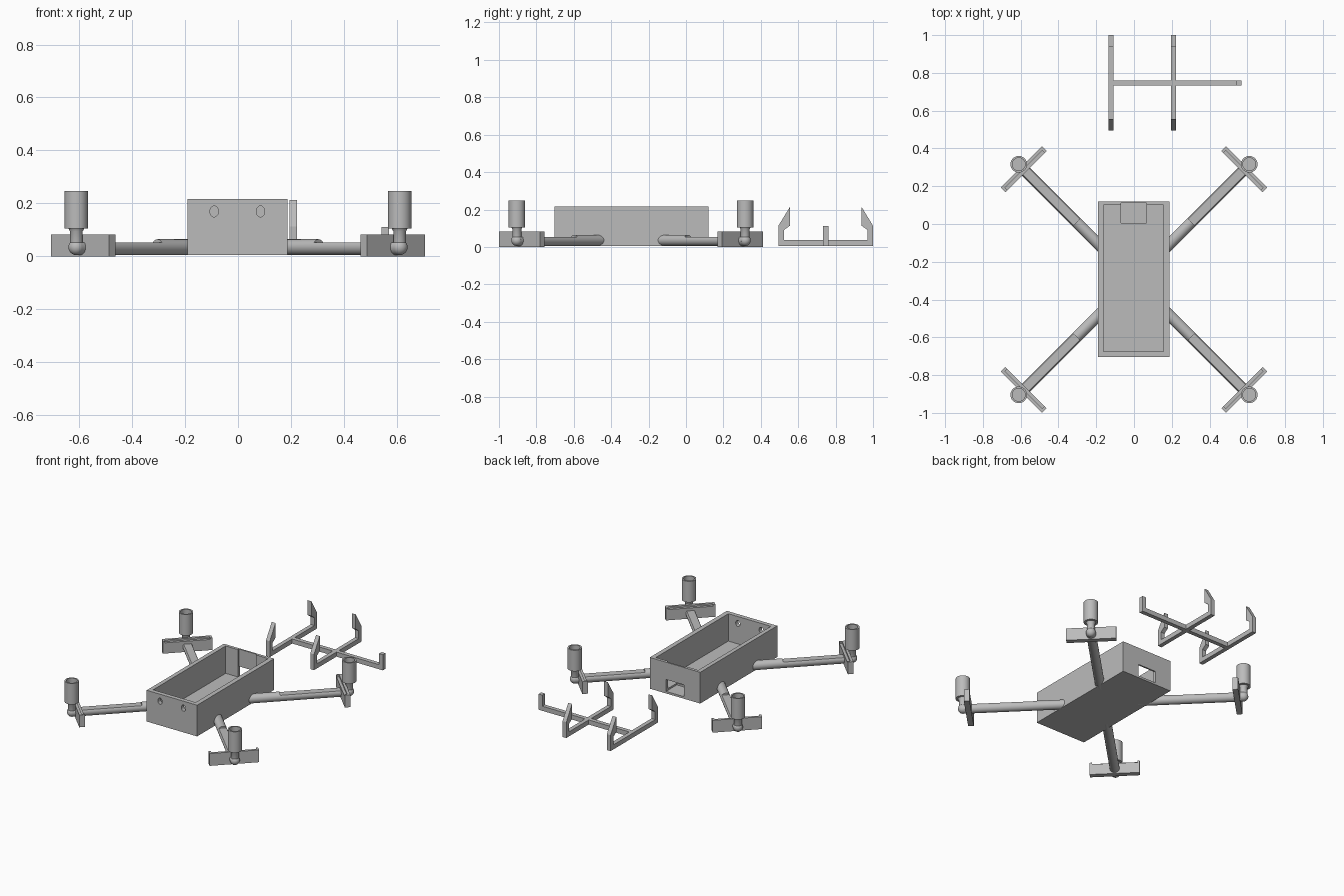
import bpy, bmesh
from math import pi, cos, sin, radians
from mathutils import Matrix, Vector

if "Cube" in bpy.data.objects:
    bpy.data.objects.remove(bpy.data.objects["Cube"])

grey = bpy.data.materials.new("plain grey")
grey.use_nodes = True
colour = (0.5, 0.5, 0.5, 1)
grey.diffuse_color = colour
grey.node_tree.nodes["Principled BSDF"].inputs["Base Color"].default_value = colour

MID_Y = -0.294      # centre of the airframe
LOW = 0.006         # underside of body and skid


def finish(name, bm, smooth=False):
    bmesh.ops.recalc_face_normals(bm, faces=bm.faces)
    mesh = bpy.data.meshes.new(name)
    bm.to_mesh(mesh)
    bm.free()
    mesh.materials.append(grey)
    ob = bpy.data.objects.new(name, mesh)
    bpy.context.collection.objects.link(ob)
    if smooth:
        bpy.ops.object.select_all(action='DESELECT')
        ob.select_set(True)
        bpy.context.view_layer.objects.active = ob
        bpy.ops.object.shade_smooth_by_angle(angle=radians(35))
    return ob


def prism(name, outline, x0, x1, smooth=False):
    """Extrude a (y, z) outline along x."""
    bm = bmesh.new()
    face = bm.faces.new([bm.verts.new((x0, y, z)) for y, z in outline])
    new = bmesh.ops.extrude_face_region(bm, geom=[face])["geom"]
    verts = [v for v in new if isinstance(v, bmesh.types.BMVert)]
    bmesh.ops.translate(bm, verts=verts, vec=(x1 - x0, 0, 0))
    return finish(name, bm, smooth)


def box(name, x0, x1, y0, y1, z0, z1):
    return prism(name, [(y0, z0), (y1, z0), (y1, z1), (y0, z1)], x0, x1)


def lathe(name, profile, steps=32):
    """Revolve an (r, z) profile about z."""
    bm = bmesh.new()
    verts = [bm.verts.new((r, 0, z)) for r, z in profile]
    edges = [bm.edges.new(pair) for pair in zip(verts, verts[1:])]
    bmesh.ops.spin(bm, geom=verts + edges, cent=(0, 0, 0), axis=(0, 0, 1),
                   angle=2 * pi, steps=steps, use_merge=False)
    bmesh.ops.remove_doubles(bm, verts=bm.verts, dist=0.0002)
    return finish(name, bm, True)


def cut(target, cutter):
    mod = target.modifiers.new("cut", 'BOOLEAN')
    mod.operation = 'DIFFERENCE'
    mod.solver = 'EXACT'
    mod.object = cutter
    bpy.context.view_layer.objects.active = target
    bpy.ops.object.modifier_apply(modifier=mod.name)


# Open body tray with a rear pocket, a rear window and two front cable holes
body = box("body_tray", -0.19, 0.187, -0.704, 0.12, LOW, 0.217)
cavity = box("cavity_cutter", -0.162, 0.156, -0.675, 0.1, 0.032, 0.4)
pocket = box("pocket_cutter", -0.07, 0.065, 0.005, 0.11, 0.02, 0.4)
window = box("window_cutter", -0.07, 0.065, 0.05, 0.2, 0.02, 0.1)
cutters = [cavity, pocket, window]
for x in (-0.09, 0.085):
    bm = bmesh.new()
    bmesh.ops.create_cone(bm, cap_ends=True, segments=24, radius1=0.016,
                          radius2=0.016, depth=0.14)
    bmesh.ops.scale(bm, verts=bm.verts, vec=(1, 1.3, 1))
    bmesh.ops.rotate(bm, verts=bm.verts, matrix=Matrix.Rotation(pi / 2, 3, 'X'))
    bmesh.ops.translate(bm, verts=bm.verts, vec=(x, -0.69, 0.17))
    cutters.append(finish("hole_cutter", bm))
for c in cutters:
    c.hide_render = True
    cut(body, c)

# Arm sections: full round near the body, flat topped further out
R, AXIS_Z = 0.03, 0.035
ring = [(R * cos(2 * pi * i / 32), AXIS_Z + R * sin(2 * pi * i / 32)) for i in range(32)]
flat_z = 0.053
flat = [(y, z) for y, z in ring if z < flat_z]
half = (R ** 2 - (flat_z - AXIS_Z) ** 2) ** 0.5
i = next(k for k, p in enumerate(flat) if p[0] < 0)
flat[i:i] = [(half, flat_z), (-half, flat_z)]

TUBE_D, PLATE_D = 0.863, 0.826     # distances from the airframe centre
HALF_L, HALF_T = 0.154, 0.0175

cup = [(0, 0.03), (0.024, 0.03), (0.024, 0.095), (0.030, 0.105), (0.044, 0.105),
       (0.044, 0.247), (0.034, 0.247), (0.034, 0.125), (0, 0.125)]

for side_y, end in ((-1, "front"), (1, "rear")):
    for side_x, side in ((1, "left"), (-1, "right")):
        tag = end + "_" + side
        angle = math_angle = {(1, 1): 45, (-1, 1): 135, (-1, -1): 225, (1, -1): 315}[side_x, side_y]
        place = Matrix.Translation((0, MID_Y, 0)) @ Matrix.Rotation(radians(angle), 4, 'Z')

        root = prism(tag + "_arm_root", ring, 0.215, 0.43, True)
        arm = prism(tag + "_arm", flat, 0.43, TUBE_D, True)

        # Crosswise foot plate: tall half, lower half and end lips
        foot = [
            box(tag + "_foot_plate", PLATE_D, PLATE_D + HALF_T, -HALF_L, HALF_L, 0, 0.083),
            box(tag + "_foot_ledge", PLATE_D - HALF_T, PLATE_D, -HALF_L, HALF_L, 0, 0.072)]
        for s in (-1, 1):
            a, b = sorted((s * HALF_L, s * (HALF_L - 0.014)))
            foot.append(box(tag + "_foot_lip", PLATE_D - HALF_T, PLATE_D, a, b, 0.072, 0.083))

        # Hollow motor cup on a neck, with a rounded arm end beneath
        motor = lathe(tag + "_motor_cup", cup)
        motor.data.transform(Matrix.Translation((TUBE_D, 0, 0)))
        dome = lathe(tag + "_arm_end", [(R * sin(pi * k / 12), AXIS_Z - R * cos(pi * k / 12))
                                        for k in range(13)])
        dome.data.transform(Matrix.Translation((TUBE_D, 0, 0)))

        for ob in [root, arm, motor, dome] + foot:
            ob.data.transform(place)
        cut(root, cavity)

for c in cutters:
    bpy.data.objects.remove(c)

# Separate clip-on skid: two hooked bars, a crossbar and an end post
SKID_Y, TOP = 0.747, 0.037
hook = [(0.253, LOW), (0.253, 0.113), (0.192, 0.213), (0.192, 0.113),
        (0.224, 0.09), (0.224, TOP)]
outline = hook + [(-y, z) for y, z in reversed(hook)]
outline = [(SKID_Y + y, z) for y, z in outline]
for name, x in (("right_skid_hook", -0.136), ("left_skid_hook", 0.195)):
    prism(name, outline, x, x + 0.028)
box("skid_crossbar", -0.11, 0.57, SKID_Y - 0.014, SKID_Y + 0.014, LOW, TOP)
box("skid_end_post", 0.542, 0.57, SKID_Y - 0.014, SKID_Y + 0.014, TOP, 0.112)
